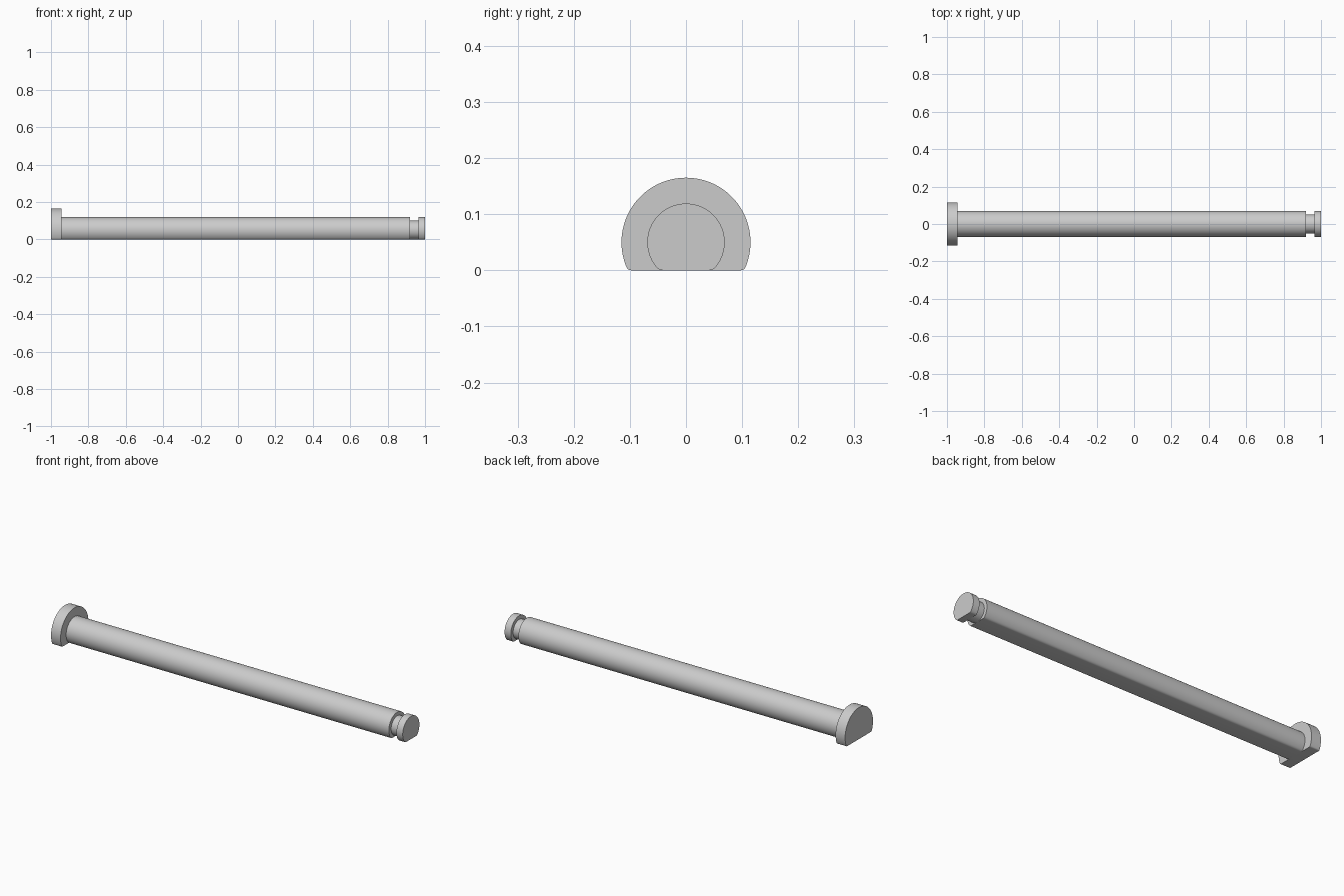
import bpy, bmesh, math

if "Cube" in bpy.data.objects:
    bpy.data.objects.remove(bpy.data.objects["Cube"])

AXIS = 0.05     # height of the pin axis above the flat underside
EASE = 0.006    # size of the eased edges beside the flat
STEPS = 72

steel = bpy.data.materials.new("plain_grey")
steel.use_nodes = True
GREY = (0.6, 0.6, 0.6, 1)
steel.diffuse_color = GREY
steel.node_tree.nodes["Principled BSDF"].inputs["Base Color"].default_value = GREY


def section(r):
    """Round (y, z) outline, cut flat at z = 0 with eased corners."""
    if r <= AXIS:
        return [(r * math.cos(math.tau * i / STEPS),
                 AXIS + r * math.sin(math.tau * i / STEPS)) for i in range(STEPS)]
    start = math.asin((EASE - AXIS) / r)
    sweep = math.pi - 2 * start
    arc = [(r * math.cos(start + sweep * i / STEPS),
            AXIS + r * math.sin(start + sweep * i / STEPS)) for i in range(STEPS + 1)]
    # curve from the end of the arc onto the flat
    corner = math.sqrt(r * r - AXIS * AXIS)
    y0 = arc[0][0]
    ease = []
    for i in range(1, 6):
        t = i / 5
        y = (1 - t) ** 2 * y0 + 2 * t * (1 - t) * corner + t * t * (corner - EASE)
        ease.append((y, (1 - t) ** 2 * EASE))
    return arc + [(-y, z) for y, z in ease] + ease[::-1]


def bar(name, r, x0, x1):
    """Extrude a section along x."""
    bm = bmesh.new()
    face = bm.faces.new([bm.verts.new((x0, y, z)) for y, z in section(r)])
    ext = bmesh.ops.extrude_face_region(bm, geom=[face], use_keep_orig=True)
    moved = [g for g in ext["geom"] if isinstance(g, bmesh.types.BMVert)]
    bmesh.ops.translate(bm, verts=moved, vec=(x1 - x0, 0, 0))
    bmesh.ops.recalc_face_normals(bm, faces=bm.faces)
    mesh = bpy.data.meshes.new(name)
    bm.to_mesh(mesh)
    bm.free()
    mesh.materials.append(steel)
    ob = bpy.data.objects.new(name, mesh)
    bpy.context.collection.objects.link(ob)
    return ob


# Head, shaft, clip groove and end collar along the pin
parts = [bar("pin_head", 0.115, -1, -0.945),
         bar("pin_shaft", 0.069, -0.945, 0.92),
         bar("groove_neck", 0.05, 0.92, 0.964),
         bar("end_collar", 0.069, 0.964, 1)]

bpy.ops.object.select_all(action='DESELECT')
for ob in parts:
    ob.select_set(True)
bpy.context.view_layer.objects.active = parts[0]
bpy.ops.object.shade_smooth_by_angle(angle=math.radians(30))
